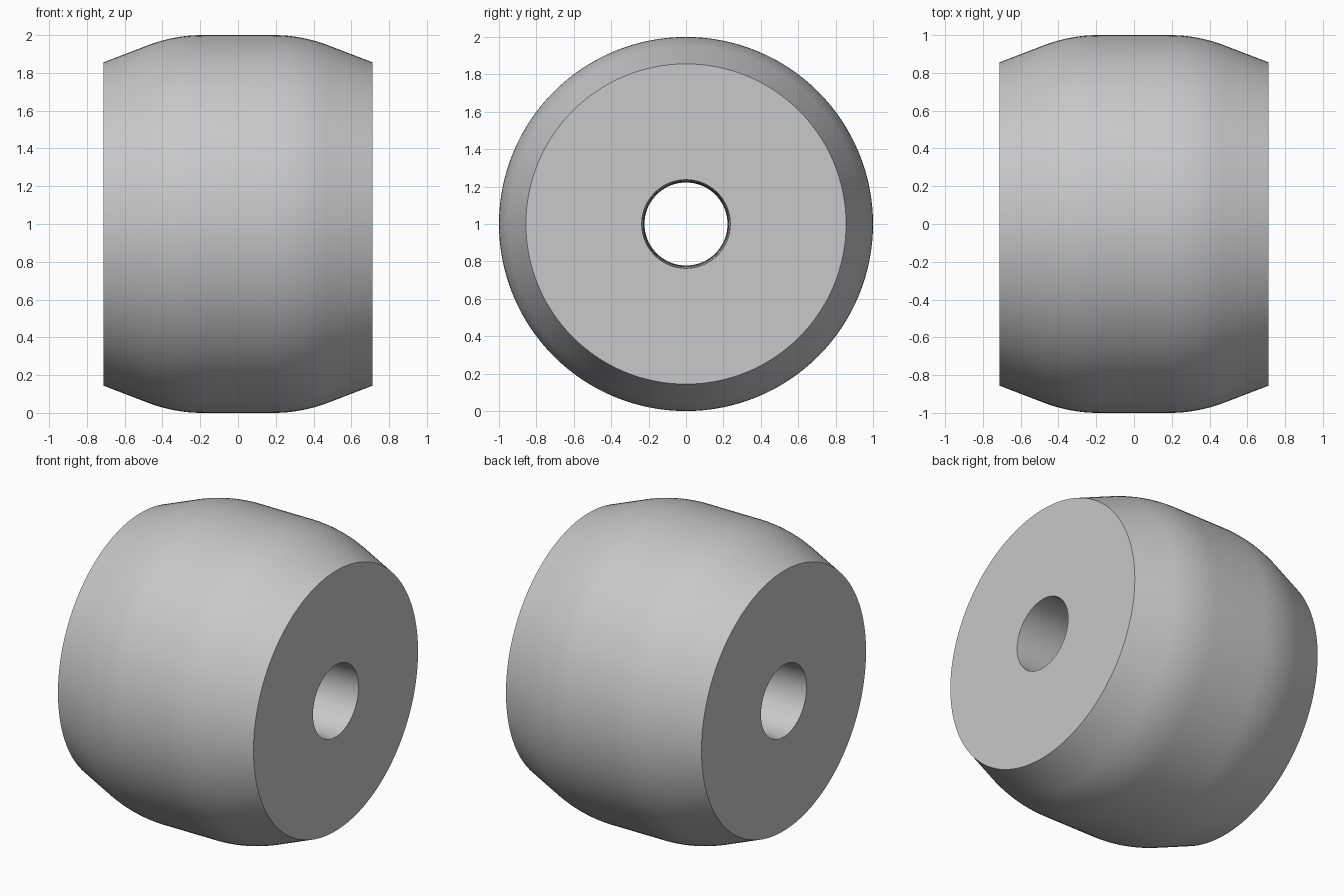
import bpy
import bmesh
from math import radians, sin, cos, tan, tau
from mathutils import Matrix, Vector

cube = bpy.data.objects.get("Cube")
if cube:
    bpy.data.objects.remove(cube, do_unlink=True)

HALF_WIDTH = 0.712
RADIUS = 1.0
END_RADIUS = 0.856
BORE_END, BORE_MID = 0.237, 0.222
TAPER = radians(21)
BLEND = 0.15          # tangent length of the rounded shoulder
STEPS = 12
SEGMENTS = 128


def outer_half():
    """Crown to end face: flat band, rounded shoulder, straight taper."""
    corner = HALF_WIDTH - (RADIUS - END_RADIUS) / tan(TAPER)
    arc = BLEND / tan(TAPER / 2)
    points = []
    for i in range(STEPS + 1):
        a = TAPER * i / STEPS
        points.append((corner - BLEND + arc * sin(a), RADIUS - arc * (1 - cos(a))))
    return points + [(HALF_WIDTH, END_RADIUS)]


def bore_points():
    """Bore that narrows gently from both ends to the middle."""
    points = []
    for i in range(STEPS + 1):
        t = 1 - 2 * i / STEPS
        points.append((HALF_WIDTH * t, BORE_MID + (BORE_END - BORE_MID) * t * t))
    return points


def revolve(name, profile, material):
    """Sweep a closed (x, radius) profile around the x axis."""
    bm = bmesh.new()
    rings = []
    for s in range(SEGMENTS):
        turn = Matrix.Rotation(tau * s / SEGMENTS, 3, 'X')
        rings.append([bm.verts.new(turn @ Vector((x, 0, r))) for x, r in profile])
    for s, ring in enumerate(rings):
        following = rings[(s + 1) % SEGMENTS]
        for i in range(len(profile)):
            j = (i + 1) % len(profile)
            bm.faces.new((ring[i], ring[j], following[j], following[i]))
    bmesh.ops.recalc_face_normals(bm, faces=bm.faces)
    mesh = bpy.data.meshes.new(name)
    bm.to_mesh(mesh)
    bm.free()
    mesh.materials.append(material)
    obj = bpy.data.objects.new(name, mesh)
    bpy.context.collection.objects.link(obj)
    return obj


# Plain grey material
grey = bpy.data.materials.new("light_grey")
grey.use_nodes = True
colour = (0.58, 0.58, 0.58, 1)
grey.diffuse_color = colour
grey.node_tree.nodes["Principled BSDF"].inputs["Base Color"].default_value = colour

# Roller body: mirrored outer profile closed by the bore
half = outer_half()
profile = [(-x, r) for x, r in reversed(half)] + half + bore_points()
roller = revolve("roller_body", profile, grey)
roller.location.z = RADIUS

# Smooth sides with crisp rims
bpy.ops.object.select_all(action='DESELECT')
roller.select_set(True)
bpy.context.view_layer.objects.active = roller
bpy.ops.object.shade_smooth_by_angle(angle=radians(30))
